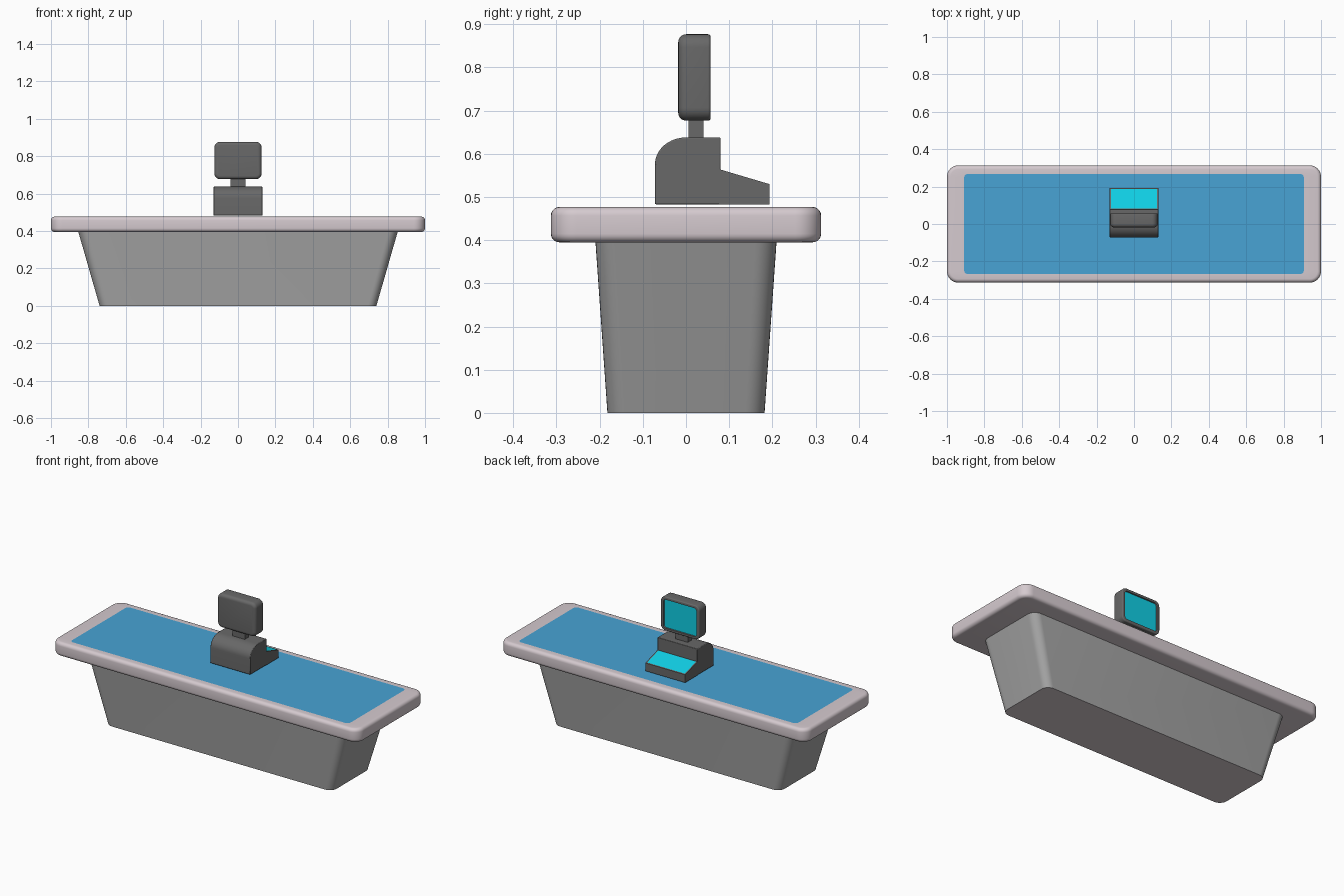
import bpy, bmesh, math
from mathutils import Matrix

cube = bpy.data.objects.get("Cube")
if cube:
    bpy.data.objects.remove(cube)


def material(name, rgb):
    m = bpy.data.materials.new(name)
    m.use_nodes = True
    linear = [(c / 255 / 12.92) if c < 11 else ((c / 255 + 0.055) / 1.055) ** 2.4 for c in rgb]
    m.diffuse_color = (*linear, 1)
    m.node_tree.nodes["Principled BSDF"].inputs["Base Color"].default_value = (*linear, 1)
    return m


trim = material("pale pink grey", (213, 202, 207))
panel = material("mid grey", (163, 163, 163))
surface = material("blue", (72, 163, 213))
dark = material("dark grey", (104, 104, 104))
screen = material("cyan", (16, 208, 230))


def finish(bm, name, mats, bevel=0):
    """Turn a bmesh into a shaded object."""
    bmesh.ops.recalc_face_normals(bm, faces=bm.faces)
    mesh = bpy.data.meshes.new(name)
    bm.to_mesh(mesh)
    bm.free()
    for m in mats:
        mesh.materials.append(m)
    ob = bpy.data.objects.new(name, mesh)
    bpy.context.collection.objects.link(ob)
    bpy.ops.object.select_all(action='DESELECT')
    ob.select_set(True)
    bpy.context.view_layer.objects.active = ob
    bpy.ops.object.shade_smooth_by_angle(angle=math.radians(40))
    if bevel:
        mod = ob.modifiers.new("soft edges", 'BEVEL')
        mod.width, mod.segments = bevel, 2
        mod.limit_method, mod.angle_limit = 'ANGLE', math.radians(40)
    return ob


def rounded_ring(bm, hx, hy, r, z, steps=8):
    """Rounded rectangle of vertices with half sizes hx, hy."""
    ring = []
    for i, (sx, sy) in enumerate([(1, 1), (-1, 1), (-1, -1), (1, -1)]):
        for k in range(steps + 1):
            a = math.pi / 2 * (i + k / steps)
            ring.append(bm.verts.new((sx * (hx - r) + r * math.cos(a),
                                      sy * (hy - r) + r * math.sin(a), z)))
    return ring


def loft(rings):
    """Skin a stack of rounded rectangles; returns bmesh, first and last caps."""
    bm = bmesh.new()
    loops = [rounded_ring(bm, *r) for r in rings]
    for a, b in zip(loops, loops[1:]):
        for i in range(len(a)):
            j = (i + 1) % len(a)
            bm.faces.new((a[i], a[j], b[j], b[i]))
    return bm, bm.faces.new(loops[0][::-1]), bm.faces.new(loops[-1])


def rounded_edge(hx, hy, r, z, bevel, up, steps=5):
    """Rings for a quarter-round edge ending (up) or starting at height z."""
    rings = []
    for k in range(steps + 1):
        a = math.pi / 2 * k / steps
        inset = bevel * (1 - math.cos(a))
        rise = bevel * (1 - math.sin(a))
        rings.append((hx - inset, hy - inset, r - inset, z - rise if up else z + rise))
    return rings if up else rings[::-1]


def extrude_profile(points, half_width):
    """Side profile of (y, z) points extruded across x."""
    bm = bmesh.new()
    face = bm.faces.new([bm.verts.new((-half_width, y, z)) for y, z in points])
    out = bmesh.ops.extrude_face_region(bm, geom=[face])
    verts = [v for v in out["geom"] if isinstance(v, bmesh.types.BMVert)]
    bmesh.ops.translate(bm, verts=verts, vec=(2 * half_width, 0, 0))
    bmesh.ops.recalc_face_normals(bm, faces=bm.faces)
    return bm


# Tapered counter base with a trim-coloured underside
bm, bottom, _ = loft([(0.74, 0.182, 0.045, 0), (0.855, 0.21, 0.05, 0.4)])
bottom.material_index = 1
finish(bm, "counter_base", [panel, trim])

# Counter top with an inset blue surface
bm, _, top = loft(rounded_edge(1, 0.313, 0.06, 0.395, 0.02, False)
                  + rounded_edge(1, 0.313, 0.06, 0.477, 0.02, True)
                  + [(0.908, 0.268, 0.02, 0.477)])
top.material_index = 1
finish(bm, "counter_top", [trim, surface])

# Register body with a rounded front shoulder
arc = [(-0.072 * math.cos(a), 0.575 + 0.063 * math.sin(a))
       for a in [math.pi / 2 * k / 10 for k in range(11)]]
bm = extrude_profile([(0.08, 0.483), (-0.072, 0.483)] + arc + [(0.08, 0.638)], 0.13)
finish(bm, "register_body", [dark], 0.003)

# Sloped keypad with an inset touch panel
bm = extrude_profile([(0.075, 0.483), (0.193, 0.483), (0.193, 0.53), (0.075, 0.565)], 0.13)
bm.normal_update()
slope = max(bm.faces, key=lambda f: f.normal.z)
bmesh.ops.inset_region(bm, faces=[slope], thickness=0.01)
slope.material_index = 1
finish(bm, "register_keypad", [dark, screen])

# Neck
bm = extrude_profile([(0.006, 0.63), (0.04, 0.63), (0.04, 0.69), (0.006, 0.69)], 0.04)
finish(bm, "monitor_neck", [dark])

# Monitor with a recessed screen on the back side
bm, _, glass = loft(rounded_edge(0.126, 0.1, 0.03, -0.018, 0.018, False)
                    + rounded_edge(0.126, 0.1, 0.03, 0.057, 0.006, True)
                    + [(0.108, 0.084, 0.016, 0.057), (0.106, 0.082, 0.014, 0.051)])
glass.material_index = 1
bmesh.ops.transform(bm, matrix=Matrix.Translation((0, 0, 0.777))
                    @ Matrix.Rotation(-math.pi / 2, 4, 'X'), verts=bm.verts)
finish(bm, "monitor", [dark, screen])
